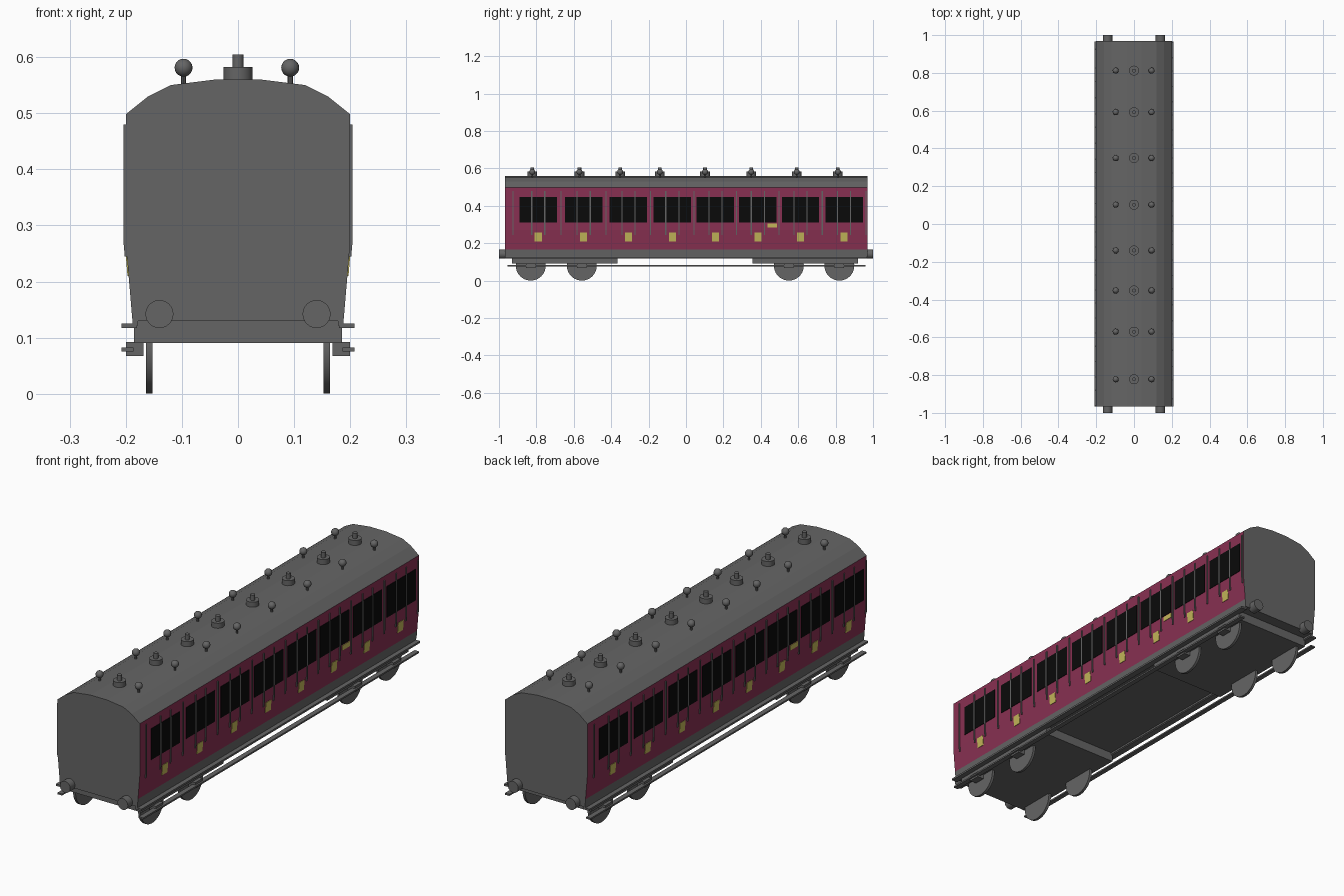
import bpy, bmesh, math
from mathutils import Matrix

if "Cube" in bpy.data.objects:
    bpy.data.objects.remove(bpy.data.objects["Cube"])


def material(name, rgb):
    m = bpy.data.materials.new(name)
    m.diffuse_color = (*rgb, 1)
    m.use_nodes = True
    m.node_tree.nodes["Principled BSDF"].inputs["Base Color"].default_value = m.diffuse_color
    return m


GREY = material("grey", (0.13, 0.13, 0.13))
RED = material("maroon", (0.25, 0.03, 0.085))
BLACK = material("window_black", (0.003, 0.003, 0.003))
YELLOW = material("yellow", (0.55, 0.47, 0.1))


def finish(name, bm, *mats, smooth=False):
    bmesh.ops.recalc_face_normals(bm, faces=bm.faces)
    me = bpy.data.meshes.new(name)
    bm.to_mesh(me)
    bm.free()
    ob = bpy.data.objects.new(name, me)
    bpy.context.collection.objects.link(ob)
    for m in mats:
        me.materials.append(m)
    if smooth:
        bpy.ops.object.select_all(action='DESELECT')
        ob.select_set(True)
        bpy.context.view_layer.objects.active = ob
        bpy.ops.object.shade_smooth_by_angle(angle=math.radians(35))
    return ob


def box(bm, x0, x1, y0, y1, z0, z1):
    m = Matrix.Translation(((x0 + x1) / 2, (y0 + y1) / 2, (z0 + z1) / 2))
    m = m @ Matrix.Diagonal((abs(x1 - x0), abs(y1 - y0), abs(z1 - z0), 1))
    bmesh.ops.create_cube(bm, size=1, matrix=m)


def cylinder(bm, centre, r, depth, axis='Z', seg=24):
    rot = {'Z': Matrix(), 'X': Matrix.Rotation(math.pi / 2, 4, 'Y'),
           'Y': Matrix.Rotation(math.pi / 2, 4, 'X')}[axis]
    bmesh.ops.create_cone(bm, cap_ends=True, segments=seg, radius1=r, radius2=r,
                          depth=depth, matrix=Matrix.Translation(centre) @ rot)


def side_x(z):
    """Half width of the body: upright above, tucked in below the waist."""
    return 0.2 if z >= 0.27 else 0.2 - (0.27 - z) / 0.13 * 0.011


def plate(bm, s, y0, y1, z0, z1, out):
    """Thin plate following the body side; s=-1 turns it to the other side."""
    ring = []
    for z in (z0, z1):
        for dx in (-0.003, out):
            ring.append([bm.verts.new((s * (side_x(z) + dx), s * y, z)) for y in (y0, y1)])
    a, b, c, d = ring
    for f in ((a, b), (b, d), (d, c), (c, a)):
        bm.faces.new((f[0][0], f[0][1], f[1][1], f[1][0]))
    for i in (0, 1):
        bm.faces.new((a[i], b[i], d[i], c[i]))


# Body: extruded cross-section, sides coloured by direction and height
half = [(side_x(0.13), 0.13), (side_x(0.165), 0.165), (0.2, 0.27), (0.2, 0.498),
        (0.16, 0.53), (0.12, 0.55), (0.04, 0.56)]
section = half + [(-x, z) for x, z in reversed(half)]
bm = bmesh.new()
ends = [[bm.verts.new((x, y, z)) for x, z in section] for y in (-0.967, 0.97)]
for e in ends:
    bm.faces.new(e)
n = len(section)
for i in range(n):
    j = (i + 1) % n
    bm.faces.new((ends[0][i], ends[0][j], ends[1][j], ends[1][i]))
bmesh.ops.recalc_face_normals(bm, faces=bm.faces)
for f in bm.faces:
    f.material_index = int(abs(f.normal.x) > 0.9 and f.calc_center_median().z > 0.16)
finish("coach_body", bm, GREY, RED)

# Side details, repeated on both sides by a half turn
doors = [-0.79, -0.547, -0.308, -0.073, 0.157, 0.384, 0.612, 0.845]
mids = [-0.925] + [(a + b) / 2 for a, b in zip(doors, doors[1:])] + [0.962]
win, rails, signs = bmesh.new(), bmesh.new(), bmesh.new()
for s in (1, -1):
    for y in doors:
        for a, b in ((-0.1, -0.038), (-0.032, 0.032), (0.038, 0.1)):
            plate(win, s, y + a, y + b, 0.31, 0.447, 0.002)
        plate(signs, s, y - 0.019, y + 0.019, 0.21, 0.256, 0.002)
    plate(signs, s, 0.437, 0.487, 0.284, 0.306, 0.002)
    for y in mids + [d + o for d in doors for o in (-0.035, 0.035)]:
        plate(rails, s, y - 0.003, y + 0.003, 0.27, 0.48, 0.004)
        plate(rails, s, y - 0.003, y + 0.003, 0.245, 0.27, 0.004)
finish("windows", win, BLACK)
finish("door_rails", rails, GREY)
finish("door_plates", signs, YELLOW)

# Roof ventilators and lamp tops
vent, globe = bmesh.new(), bmesh.new()
for y in (0.812, 0.592, 0.349, 0.102, -0.14, -0.352, -0.57, -0.822):
    cylinder(vent, (0, y, 0.568), 0.026, 0.028)
    cylinder(vent, (0, y, 0.592), 0.01, 0.026, seg=16)
    for x in (-0.097, 0.093):
        cylinder(globe, (x, y, 0.56), 0.005, 0.03, seg=10)
        bmesh.ops.create_uvsphere(globe, u_segments=16, v_segments=10, radius=0.016,
                                  matrix=Matrix.Translation((x, y, 0.581)))
finish("roof_lamps", vent, GREY, smooth=True)
finish("roof_ventilators", globe, GREY, smooth=True)

# Footboards along both sides
bm = bmesh.new()
for s in (1, -1):
    box(bm, s * 0.18, s * 0.208, -0.967, 0.967, 0.117, 0.125)
    box(bm, s * 0.186, s * 0.208, -0.955, 0.96, 0.075, 0.082)
    box(bm, s * 0.178, s * 0.188, -0.967, 0.967, 0.122, 0.14)
finish("footboards", bm, GREY)

# Bogie frames with axle boxes, and wheels
frame, wheels = bmesh.new(), bmesh.new()
for y0, y1, axles in ((-0.93, -0.365, (-0.83, -0.557)), (0.355, 0.92, (0.55, 0.82))):
    box(frame, -0.185, 0.185, y0, y1, 0.09, 0.131)
    for y in axles:
        for s in (1, -1):
            box(frame, s * 0.168, s * 0.2, y - 0.025, y + 0.025, 0.067, 0.092)
            cylinder(wheels, (s * 0.158, y, 0.08), 0.08, 0.012, 'X', 40)
finish("bogie_frames", frame, GREY)
finish("wheels", wheels, GREY, smooth=True)

# Buffers at both ends
bm = bmesh.new()
for x in (-0.14, 0.14):
    for s in (1, -1):
        cylinder(bm, (x, s * 0.98, 0.142), 0.025, 0.04, 'Y')
finish("buffers", bm, GREY, smooth=True)
